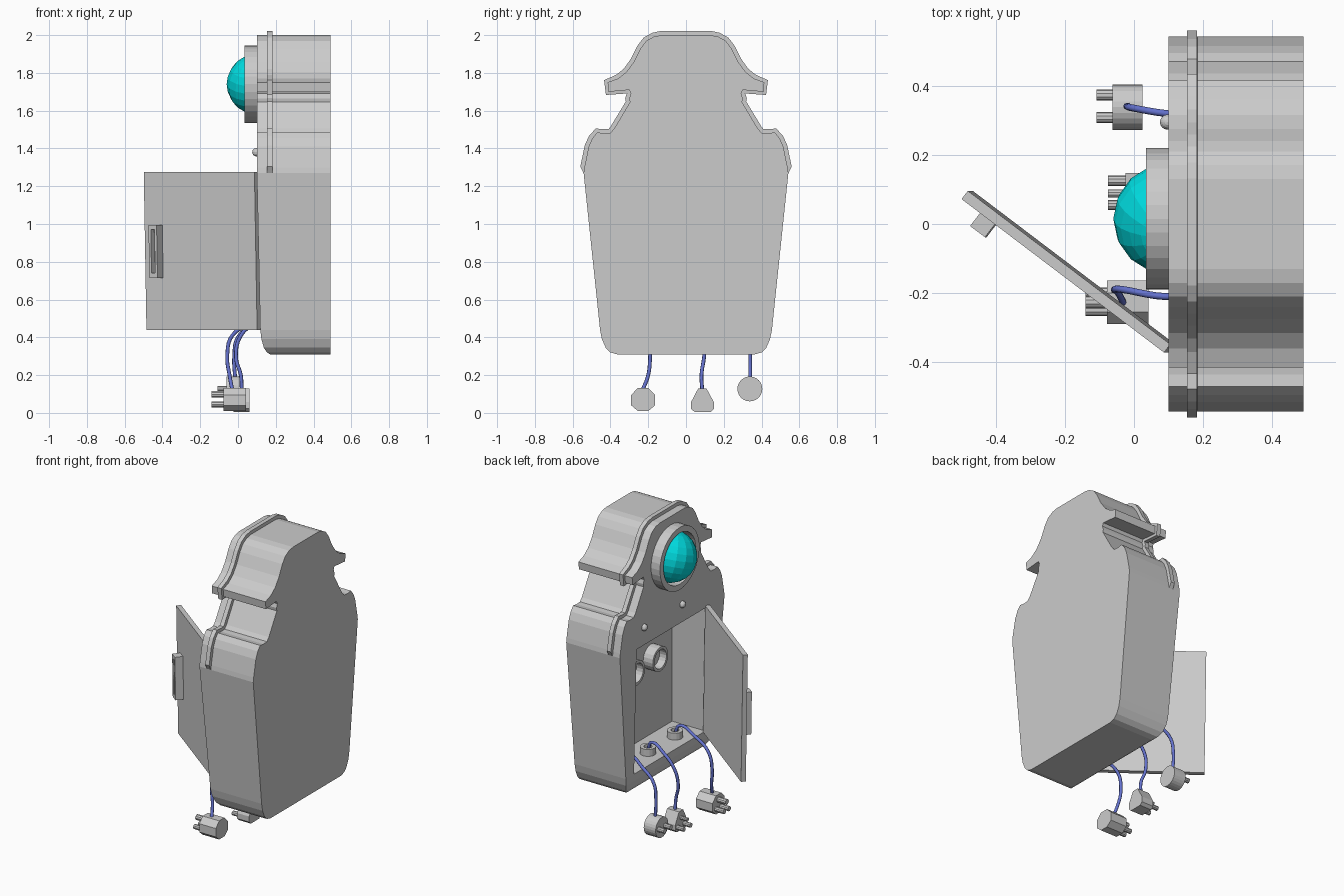
import bpy, bmesh
from math import cos, sin, pi
from mathutils import Vector, Matrix

if "Cube" in bpy.data.objects:
    bpy.data.objects.remove(bpy.data.objects["Cube"])


def finish(bm, name, mat=None):
    bmesh.ops.recalc_face_normals(bm, faces=bm.faces)
    me = bpy.data.meshes.new(name)
    bm.to_mesh(me)
    bm.free()
    ob = bpy.data.objects.new(name, me)
    bpy.context.collection.objects.link(ob)
    if mat:
        me.materials.append(mat)
    return ob


def material(name, rgb):
    m = bpy.data.materials.new(name)
    m.diffuse_color = (*rgb, 1)
    m.use_nodes = True
    m.node_tree.nodes["Principled BSDF"].inputs["Base Color"].default_value = m.diffuse_color
    return m


def add_prism(bm, pts, x0, x1):
    """Extrude a (y, z) outline along x."""
    a = [bm.verts.new((x0, y, z)) for y, z in pts]
    b = [bm.verts.new((x1, y, z)) for y, z in pts]
    bm.faces.new(a)
    bm.faces.new(b)
    for i in range(len(pts)):
        j = (i + 1) % len(pts)
        bm.faces.new((a[i], a[j], b[j], b[i]))


def circle(y, z, r, n, turn=0.0):
    return [(y + r * cos(2 * pi * i / n + turn), z + r * sin(2 * pi * i / n + turn)) for i in range(n)]


def lathe(name, profile, loc, n, face_x=True):
    """Revolve (radius, height) points; height runs towards -x or up z."""
    bm = bmesh.new()
    rings = []
    for r, h in profile:
        if r == 0:
            rings.append([bm.verts.new((0, 0, h))] * n)
        else:
            rings.append([bm.verts.new((r * cos(2 * pi * i / n), r * sin(2 * pi * i / n), h)) for i in range(n)])
    for a, b in zip(rings, rings[1:]):
        for i in range(n):
            j = (i + 1) % n
            bm.faces.new(list(dict.fromkeys((a[i], a[j], b[j], b[i]))))
    m = Matrix.Translation(loc)
    if face_x:
        m = m @ Matrix.Rotation(-pi / 2, 4, 'Y')
    bm.transform(m)
    return finish(bm, name)


blue = material("cable_blue", (0.13, 0.17, 0.62))
cyan = material("dome_cyan", (0.0, 0.72, 0.75))

# Case: half outline, lofted through layers that form the side groove
half = [(0.13, 2.0), (0.17, 1.992), (0.21, 1.97), (0.24, 1.93), (0.275, 1.86), (0.315, 1.805),
        (0.36, 1.77), (0.415, 1.75), (0.41, 1.70), (0.30, 1.71), (0.292, 1.69), (0.308, 1.66),
        (0.29, 1.64), (0.38, 1.505), (0.40, 1.483), (0.435, 1.48), (0.47, 1.485), (0.495, 1.455),
        (0.515, 1.41), (0.538, 1.30), (0.542, 1.27), (0.455, 0.44), (0.445, 0.39), (0.425, 0.345),
        (0.40, 0.32), (0.365, 0.31)]
half[11:13] = [(0.30, 1.665), (0.297, 1.645)]
N = len(half)
outline = half + [(-y, z) for y, z in reversed(half)]
setback = {0.44: 0.118, 0.39: 0.124, 0.345: 0.137, 0.32: 0.153, 0.31: 0.17}


def inset(i, d):
    p = Vector(outline[i])
    if p.y < 1.29:
        return p
    e0 = (p - Vector(outline[i - 1])).normalized()
    e1 = (Vector(outline[(i + 1) % (2 * N)]) - p).normalized()
    t = (e0 + e1).normalized()
    return p + Vector((t.y, -t.x)) * -d


bm = bmesh.new()
layers = []
for k, (x, d) in enumerate([(0.10, 0), (0.153, 0), (0.154, 0.022), (0.182, 0.022), (0.183, 0), (0.49, 0)]):
    ring = []
    for i in range(2 * N):
        p = inset(i, d)
        fx = setback.get(outline[i][1], 0.10) + k * 0.002
        ring.append(bm.verts.new((max(x, fx) if k else fx, p.x, p.y)))
    layers.append(ring)
for a, b in zip(layers, layers[1:]):
    for i in range(2 * N):
        j = (i + 1) % (2 * N)
        bm.faces.new((a[i], a[j], b[j], b[i]))
bm.faces.new(layers[-1])
front, s = layers[0], 20
bm.faces.new(front[:s + 1] + front[2 * N - 1 - s:])
for i in range(s, N - 1):
    bm.faces.new((front[i], front[i + 1], front[2 * N - 2 - i], front[2 * N - 1 - i]))
case = finish(bm, "case")

# Compartment cut into the case
bm = bmesh.new()
add_prism(bm, [(-0.37, 0.44), (0.37, 0.44), (0.37, 1.262), (-0.37, 1.262)], -0.1, 0.36)
cutter = finish(bm, "compartment_cutter")
cutter.hide_render = True
mod = case.modifiers.new("compartment", 'BOOLEAN')
mod.operation, mod.solver, mod.object = 'DIFFERENCE', 'EXACT', cutter
bpy.context.view_layer.objects.active = case
bpy.ops.object.modifier_apply(modifier=mod.name)
bpy.data.objects.remove(cutter)

# Dome light and its collar
lathe("dome_collar", [(0.205, 0), (0.205, 0.065), (0.168, 0.065), (0.168, 0)], (0.10, 0.015, 1.74), 32)
bm = bmesh.new()
bmesh.ops.create_uvsphere(bm, u_segments=16, v_segments=12, radius=0.16)
bm.transform(Matrix.Translation((0.10, 0.015, 1.74)) @ Matrix.Rotation(0.35, 4, 'X'))
finish(bm, "dome_light", cyan)

# Indicator lamps
for y in (0.295, -0.10):
    bm = bmesh.new()
    bmesh.ops.create_uvsphere(bm, u_segments=16, v_segments=8, radius=0.022)
    bm.transform(Matrix.Translation((0.097, y, 1.38)))
    finish(bm, "indicator_lamp")

# Open door with a framed handle: u runs along the door, w points outward
along, out = Vector((-0.797, 0.604, 0)), Vector((-0.604, -0.797, 0))
hinge = Vector((0.105, -0.348, 0))


def door_block(bm, u0, u1, w0, w1, z0, z1):
    vs = []
    for z in (z0, z1):
        for u, w in ((u0, w0), (u1, w0), (u1, w1), (u0, w1)):
            p = hinge + along * u + out * w
            vs.append(bm.verts.new((p.x + 0.017 * (1.275 - z), p.y, z)))
    for f in ((0, 1, 2, 3), (4, 5, 6, 7), (0, 1, 5, 4), (1, 2, 6, 5), (2, 3, 7, 6), (3, 0, 4, 7)):
        bm.faces.new([vs[i] for i in f])


bm = bmesh.new()
door_block(bm, 0, 0.735, 0, 0.03, 0.44, 1.275)
finish(bm, "door")
bm = bmesh.new()
for u0, u1, z0, z1, w in ((0.618, 0.633, 0.715, 0.995, 0.08), (0.657, 0.672, 0.715, 0.995, 0.08),
                          (0.633, 0.657, 0.715, 0.74, 0.08), (0.633, 0.657, 0.97, 0.995, 0.08),
                          (0.633, 0.657, 0.74, 0.97, 0.05)):
    door_block(bm, u0, u1, 0.03, w, z0, z1)
finish(bm, "door_handle")

# Wall sockets and cable glands inside the compartment
for y in (-0.15, 0.09, 0.28):
    lathe("wall_socket", [(0.08, 0), (0.08, 0.07), (0.062, 0.07), (0.062, 0.02), (0, 0.02)],
          (0.36, y, 0.95), 20)
for y in (-0.20, 0.08, 0.31):
    lathe("cable_gland", [(0.048, 0), (0.048, 0.045), (0.025, 0.045), (0.025, 0.02), (0, 0.02)],
          (0.22, y, 0.44), 16, False)

# Plugs: outline, body extent, prongs (y, z, radius), prong tip
octagon = [(-0.255, 0.01), (-0.2, 0.01), (-0.163, 0.04), (-0.163, 0.095),
           (-0.2, 0.132), (-0.255, 0.132), (-0.29, 0.095), (-0.29, 0.04)]
wedge = [(0.045, 0.005), (0.13, 0.005), (0.147, 0.022), (0.147, 0.058), (0.108, 0.13),
         (0.065, 0.13), (0.027, 0.058), (0.027, 0.022)]
plugs = [
    ("octagonal_plug", octagon, -0.078, 0.042, [(-0.25, 0.045, 0.016), (-0.2, 0.045, 0.016), (-0.226, 0.098, 0.018)], -0.14),
    ("wedge_plug", wedge, -0.025, 0.062, [(0.055, 0.035, 0.015), (0.125, 0.035, 0.015), (0.088, 0.085, 0.012)], -0.075),
    ("round_plug", circle(0.338, 0.127, 0.066, 24), -0.062, 0.024, [(0.308, 0.127, 0.016), (0.373, 0.127, 0.016)], -0.108),
]
for name, pts, x0, x1, prongs, tip in plugs:
    bm = bmesh.new()
    add_prism(bm, pts, x0, x1)
    for y, z, r in prongs:
        add_prism(bm, circle(y, z, r, 10), tip, x0 + 0.01)
    finish(bm, name)

# Cables arching from the glands over the sill and down to the plugs
paths = [
    [(0.22, -0.20, 0.46), (0.19, -0.205, 0.52), (0.09, -0.21, 0.48), (-0.03, -0.19, 0.41),
     (-0.057, -0.19, 0.30), (-0.045, -0.20, 0.20), (-0.03, -0.23, 0.12)],
    [(0.22, 0.08, 0.46), (0.19, 0.085, 0.52), (0.09, 0.10, 0.48), (0.01, 0.105, 0.40),
     (-0.01, 0.095, 0.29), (0.015, 0.082, 0.20), (0.02, 0.086, 0.12)],
    [(0.22, 0.31, 0.46), (0.19, 0.312, 0.52), (0.09, 0.32, 0.47), (0.0, 0.335, 0.40),
     (-0.02, 0.34, 0.30), (-0.015, 0.34, 0.18)],
]
for path in paths:
    cu = bpy.data.curves.new("cable", 'CURVE')
    cu.dimensions, cu.bevel_depth, cu.bevel_resolution = '3D', 0.01, 2
    cu.resolution_u, cu.use_fill_caps = 5, True
    sp = cu.splines.new('BEZIER')
    sp.bezier_points.add(len(path) - 1)
    for bp, co in zip(sp.bezier_points, path):
        bp.co = co
        bp.handle_left_type = bp.handle_right_type = 'AUTO'
    cu.materials.append(blue)
    bpy.context.collection.objects.link(bpy.data.objects.new("cable", cu))
